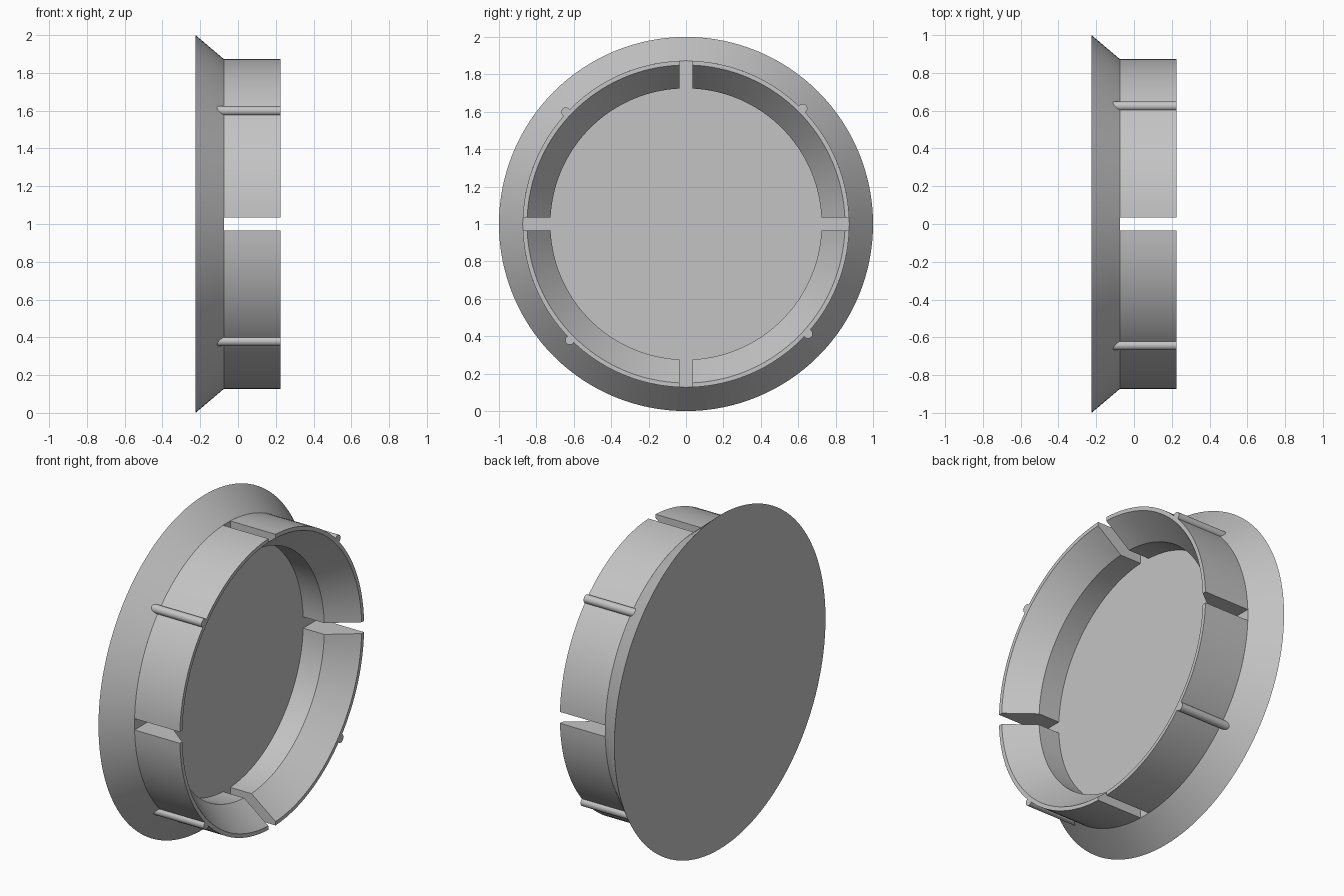
import bpy, bmesh, math
from mathutils import Matrix, Vector

cube = bpy.data.objects.get("Cube")
if cube:
    bpy.data.objects.remove(cube, do_unlink=True)

AXIS = Vector((0, 0, 1))       # the plug's axis runs along x at this height
BACK, SEAT, TIP = -0.225, -0.075, 0.225
OUTER = 0.873
HALF_SLOT = 0.034

grey = bpy.data.materials.new("plain grey")
grey.use_nodes = True
colour = (0.55, 0.55, 0.55, 1)
grey.diffuse_color = colour
grey.node_tree.nodes["Principled BSDF"].inputs["Base Color"].default_value = colour


def finish(name, bm):
    bmesh.ops.recalc_face_normals(bm, faces=bm.faces)
    mesh = bpy.data.meshes.new(name)
    bm.to_mesh(mesh)
    bm.free()
    mesh.materials.append(grey)
    obj = bpy.data.objects.new(name, mesh)
    bpy.context.collection.objects.link(obj)
    bpy.ops.object.select_all(action='DESELECT')
    obj.select_set(True)
    bpy.context.view_layer.objects.active = obj
    bpy.ops.object.shade_smooth_by_angle(angle=math.radians(25))
    return obj


def cone_along_x(name, x0, x1, r0, r1, sides, y=0, z=0):
    bm = bmesh.new()
    place = Matrix.Translation(AXIS + Vector(((x0 + x1) / 2, y, z)))
    bmesh.ops.create_cone(bm, cap_ends=True, segments=sides, radius1=r0, radius2=r1,
                          depth=x1 - x0,
                          matrix=place @ Matrix.Rotation(math.pi / 2, 4, 'Y'))
    return finish(name, bm)


def wall_quarter(name, turn, steps=32):
    """Sweep the wall section between two parallel-sided slots."""
    section = [(SEAT, OUTER), (TIP, OUTER), (TIP, 0.85), (0.065, 0.725), (SEAT, 0.725)]
    bm = bmesh.new()
    rings = []
    for i in range(steps + 1):
        ring = []
        for x, r in section:
            margin = math.asin(HALF_SLOT / r)
            a = turn + margin + (math.pi / 2 - 2 * margin) * i / steps
            ring.append(bm.verts.new(AXIS + Vector((x, r * math.cos(a), r * math.sin(a)))))
        rings.append(ring)
    for a, b in zip(rings, rings[1:]):
        for k in range(len(section)):
            n = (k + 1) % len(section)
            bm.faces.new((a[k], a[n], b[n], b[k]))
    bm.faces.new(rings[0])
    bm.faces.new(rings[-1])
    return finish(name, bm)


# Flared cover disc
cone_along_x("cover_flange", BACK, SEAT, 1.0, OUTER, 128)

# Four wall segments, each with one round grip rib
rib_angles = (44.7, 137.0, 225.0, 318.0)
for q, degrees in enumerate(rib_angles):
    wall_quarter(f"wall_segment_{q + 1}", q * math.pi / 2)
    a = math.radians(degrees)
    cone_along_x(f"grip_rib_{q + 1}", -0.15, TIP, 0.025, 0.025, 24,
                 0.878 * math.cos(a), 0.878 * math.sin(a))
